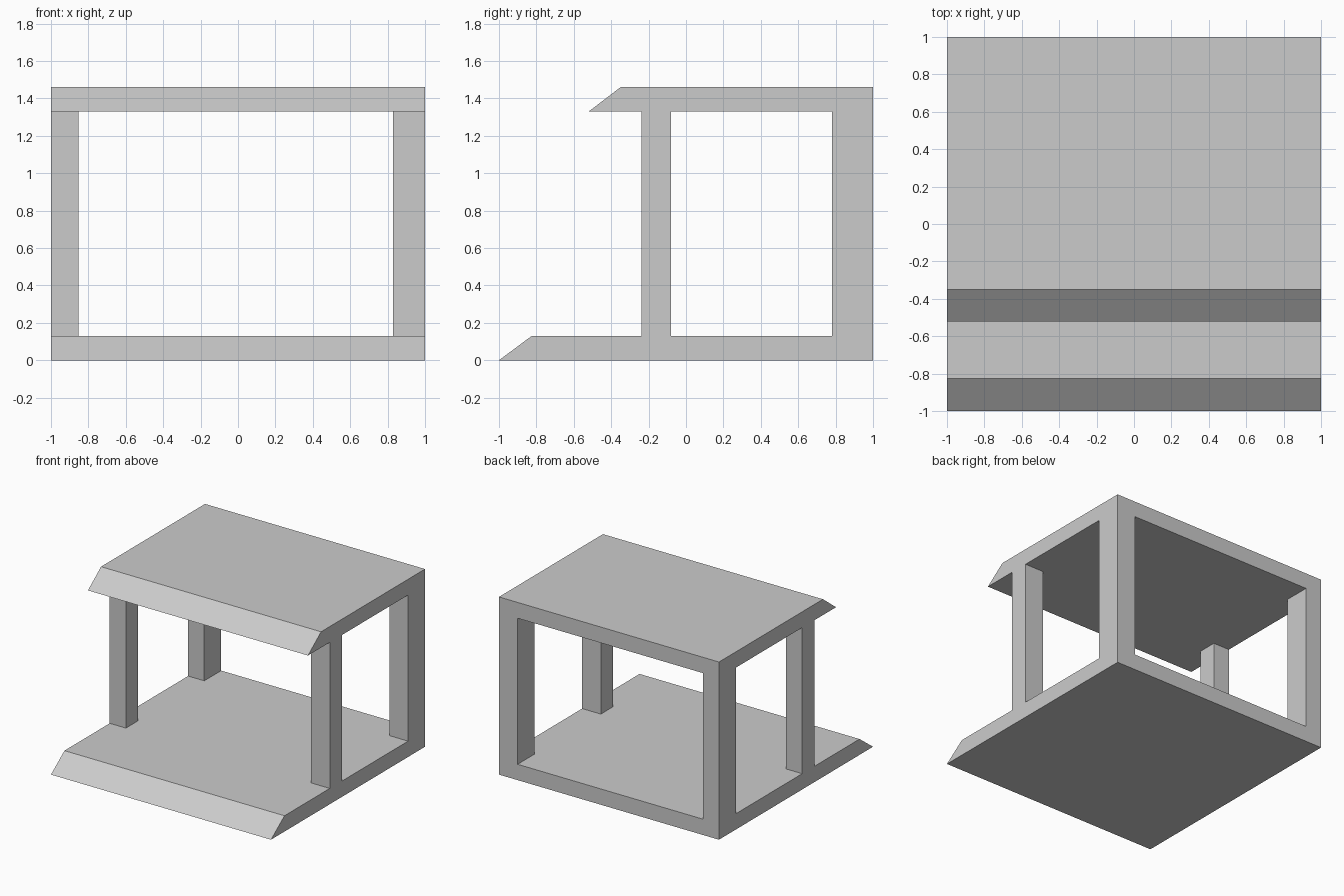
import bpy
import bmesh

if "Cube" in bpy.data.objects:
    bpy.data.objects.remove(bpy.data.objects["Cube"])


def extrude_x(name, profile, x0, x1):
    """Extrude a (y, z) profile along x from x0 to x1."""
    bm = bmesh.new()
    face = bm.faces.new([bm.verts.new((x0, y, z)) for y, z in profile])
    ext = bmesh.ops.extrude_face_region(bm, geom=[face], use_keep_orig=True)
    verts = [v for v in ext["geom"] if isinstance(v, bmesh.types.BMVert)]
    bmesh.ops.translate(bm, verts=verts, vec=(x1 - x0, 0, 0))
    bmesh.ops.recalc_face_normals(bm, faces=bm.faces)
    mesh = bpy.data.meshes.new(name)
    bm.to_mesh(mesh)
    bm.free()
    obj = bpy.data.objects.new(name, mesh)
    bpy.context.collection.objects.link(obj)
    return obj


THICK = 0.13      # slab thickness
ROOF_Z = 1.33     # underside of the roof


def slab(name, front_y, bevel_y, z):
    """Full-width slab with a sloped front edge."""
    return extrude_x(name, [(front_y, z), (1, z), (1, z + THICK),
                            (bevel_y, z + THICK)], -1, 1)


# Floor and roof slabs
slab("floor_slab", -1.0, -0.825, 0.0)
slab("roof_slab", -0.52, -0.35, ROOF_Z)

# Four corner posts, flush with the slab sides (right pair slightly wider)
for side, x0, x1 in (("left", -1, -0.853), ("right", 0.83, 1)):
    for row, y0, y1 in (("front", -0.237, -0.08), ("back", 0.78, 1)):
        extrude_x(f"{row}_{side}_post",
                  [(y0, THICK), (y1, THICK), (y1, ROOF_Z), (y0, ROOF_Z)],
                  x0, x1)
